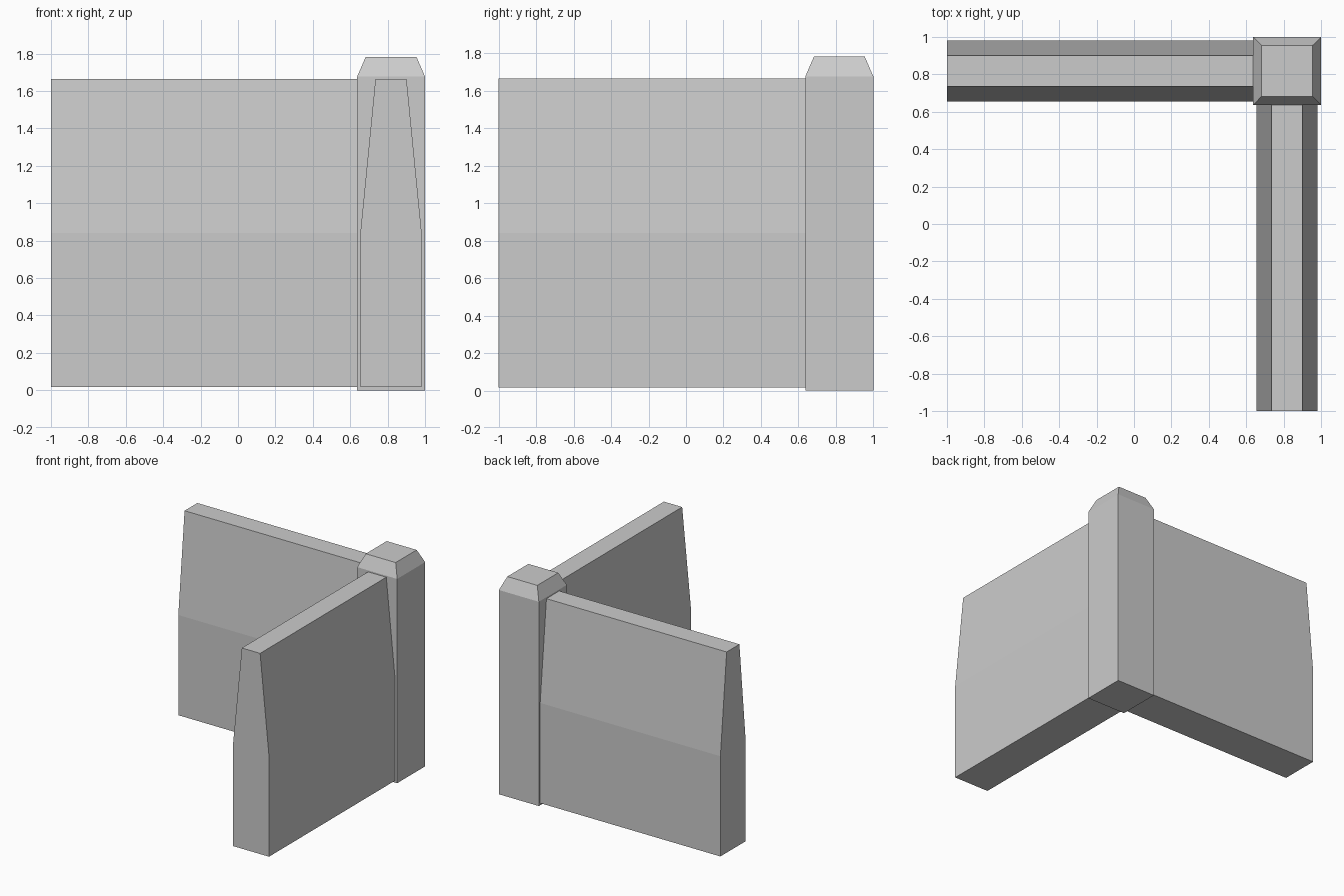
import bpy, bmesh

if "Cube" in bpy.data.objects:
    bpy.data.objects.remove(bpy.data.objects["Cube"])


def loft(name, rings):
    """Closed solid skinned between matching rings of points."""
    bm = bmesh.new()
    loops = [[bm.verts.new(p) for p in ring] for ring in rings]
    n = len(loops[0])
    for a, b in zip(loops, loops[1:]):
        for i in range(n):
            j = (i + 1) % n
            bm.faces.new((a[i], a[j], b[j], b[i]))
    bm.faces.new(loops[0])
    bm.faces.new(loops[-1])
    bmesh.ops.recalc_face_normals(bm, faces=bm.faces[:])
    mesh = bpy.data.meshes.new(name)
    bm.to_mesh(mesh)
    bm.free()
    obj = bpy.data.objects.new(name, mesh)
    bpy.context.collection.objects.link(obj)
    return obj


def square(half, z, c=0.8185):
    return [(c + sx * half, c + sy * half, z)
            for sx, sy in ((-1, -1), (1, -1), (1, 1), (-1, 1))]


# Corner post with chamfered cap
loft("corner_post", [square(0.1815, 0), square(0.1815, 1.677), square(0.136, 1.782)])

# Wall cross-section: straight lower half, tapered upper half (offset, height)
half_profile = [(0.164, 0.017), (0.164, 0.84), (0.083, 1.665)]
profile = half_profile + [(-o, z) for o, z in reversed(half_profile)]
mid = 0.818
start, end = -1.0, 0.645  # far end is tucked just inside the post

# Two wings meeting at the post
loft("side_wall", [[(mid + o, t, z) for o, z in profile] for t in (start, end)])
loft("back_wall", [[(t, mid + o, z) for o, z in profile] for t in (start, end)])
